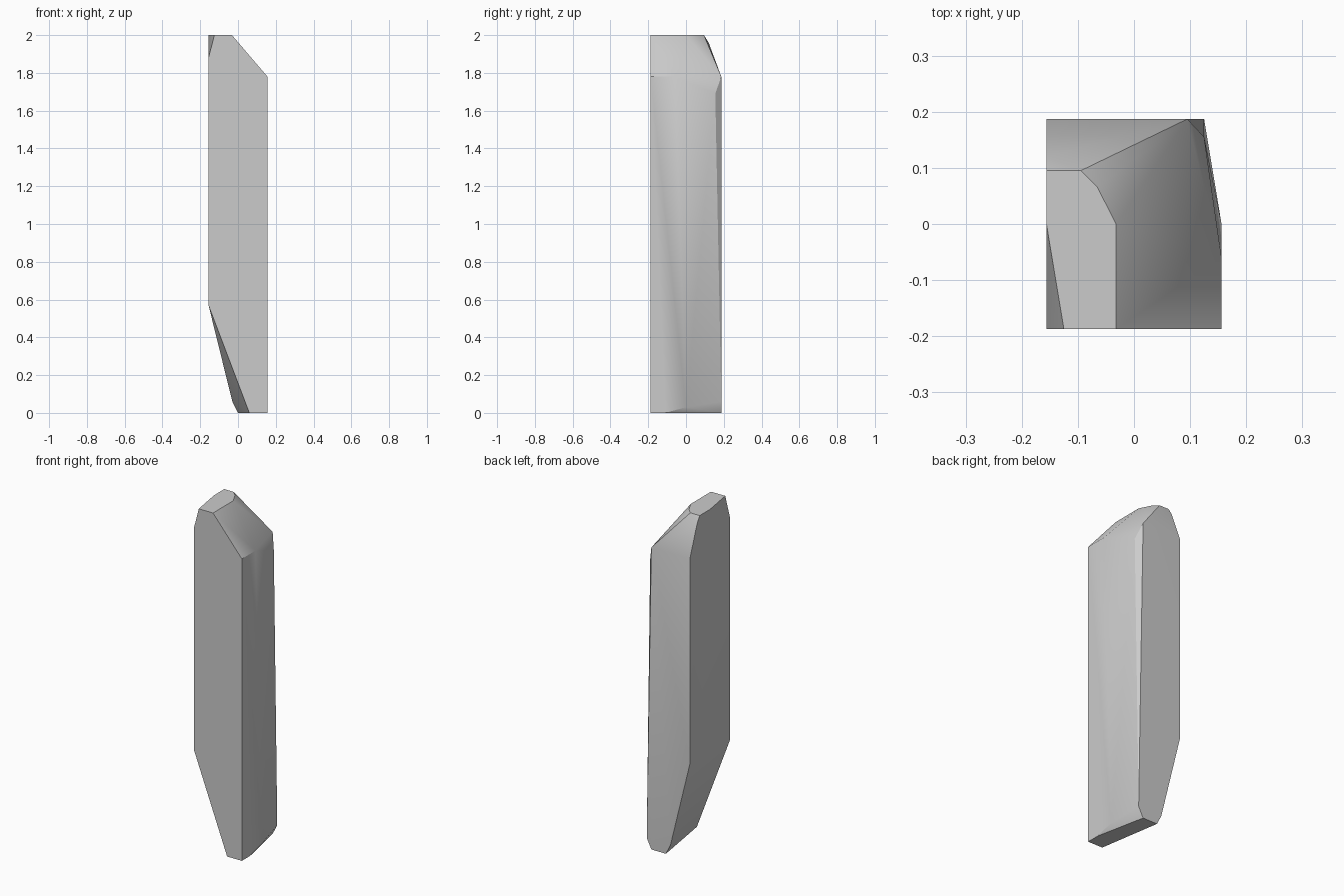
import bpy
import bmesh
import math

default_cube = bpy.data.objects.get("Cube")
if default_cube:
    bpy.data.objects.remove(default_cube, do_unlink=True)

# Bounding planes of the shard
left, right = -0.156, 0.156
front, back = -0.187, 0.187
base, shoulder, top = 0.0, 1.78, 2.0

# Flat front face outline
front_outline = [(left, 0.57), (0.06, base), (right, base), (right, shoulder),
                 (-0.032, top), (-0.125, top), (left, 1.88)]

# Back face outline, with worn lower corners
back_outline = [(left, 0.57), (-0.03, 0.06), (0, base), (0.095, base),
                (0.125, 0.06), (0.095, shoulder), (left, shoulder)]

# Rounded cap on the top plane
cap_outline = [(left, 0), (left, 0.095), (-0.095, 0.095), (-0.065, 0.065), (-0.032, 0)]

# Shallow ridges on the weathered side and the rounded back of the cap
ridge_points = [(right, -0.11, base), (right, 0, 0.03), (right, -0.06, shoulder),
                (0.125, 0.155, 1.69), (left, 0.12, 1.96)]

points = [(x, front, z) for x, z in front_outline]
points += [(x, back, z) for x, z in back_outline]
points += [(x, y, top) for x, y in cap_outline]
points += ridge_points

# Wrap the outlines into one chipped solid and merge its flat facets
bm = bmesh.new()
for point in points:
    bm.verts.new(point)
hull = bmesh.ops.convex_hull(bm, input=bm.verts)
loose = [v for v in bm.verts if not v.link_faces]
bmesh.ops.delete(bm, geom=loose, context="VERTS")
bmesh.ops.dissolve_limit(bm, angle_limit=math.radians(0.5), verts=bm.verts, edges=bm.edges)
bmesh.ops.recalc_face_normals(bm, faces=bm.faces)

mesh = bpy.data.meshes.new("stone_shard")
bm.to_mesh(mesh)
bm.free()
shard = bpy.data.objects.new("stone_shard", mesh)
bpy.context.collection.objects.link(shard)

# Plain grey stone
stone = bpy.data.materials.new("grey_stone")
stone.use_nodes = True
grey = (0.6, 0.6, 0.6, 1)
stone.diffuse_color = grey
stone.node_tree.nodes["Principled BSDF"].inputs["Base Color"].default_value = grey
mesh.materials.append(stone)

# Soft shading across the shallow ridges, crisp edges elsewhere
bpy.context.view_layer.objects.active = shard
shard.select_set(True)
bpy.ops.object.shade_smooth_by_angle(angle=math.radians(30))
